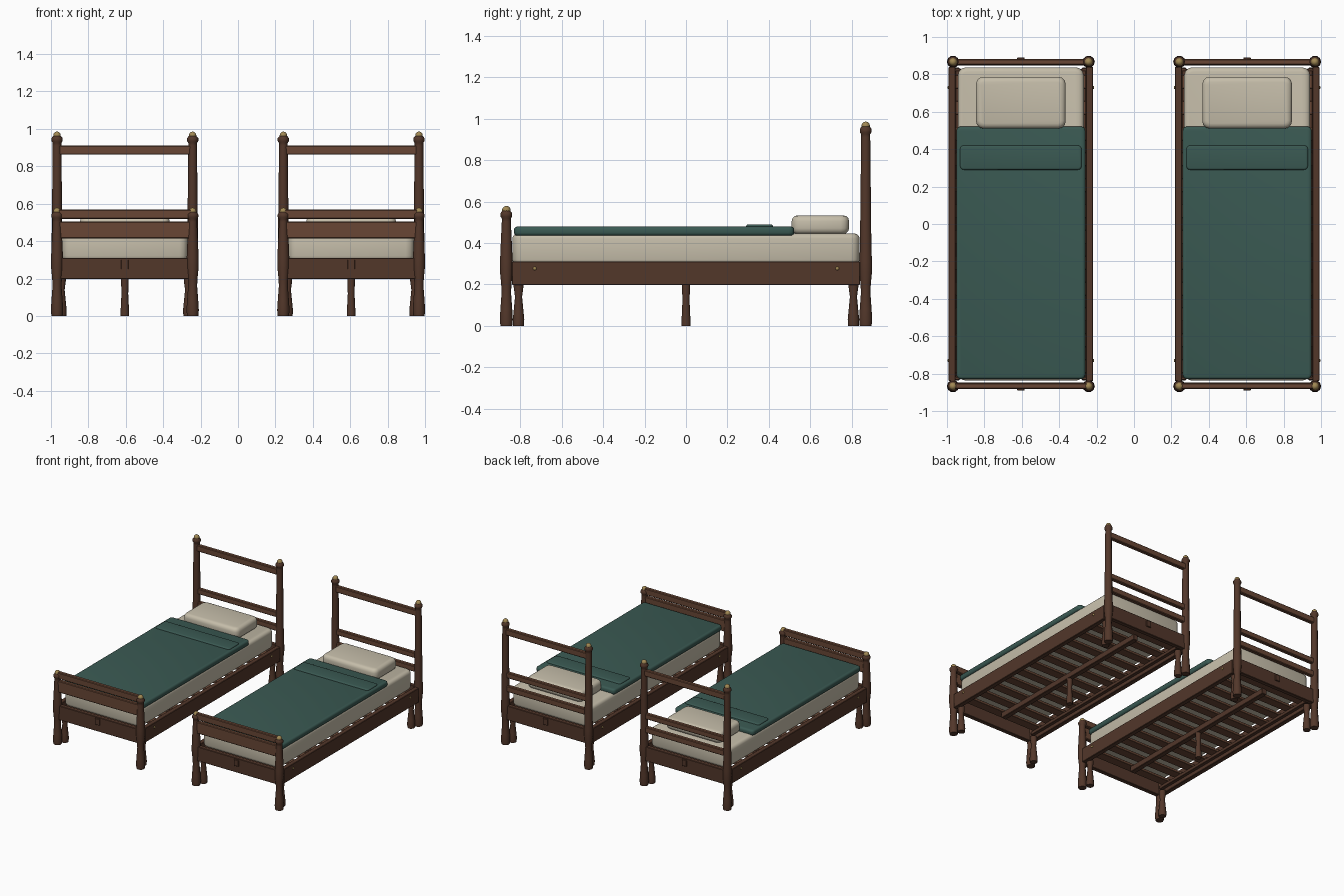
import bpy, bmesh, math
from mathutils import Matrix

if "Cube" in bpy.data.objects:
    bpy.data.objects.remove(bpy.data.objects["Cube"])


def material(name, rgb):
    m = bpy.data.materials.new(name)
    m.diffuse_color = (*rgb, 1)
    m.use_nodes = True
    m.node_tree.nodes["Principled BSDF"].inputs["Base Color"].default_value = m.diffuse_color
    return m


DARK = material("dark_wood", (0.085, 0.038, 0.023))
WOOD = material("rail_wood", (0.14, 0.062, 0.035))
LINEN = material("linen", (0.56, 0.51, 0.40))
GREEN = material("green_wool", (0.042, 0.10, 0.085))
BRASS = material("brass", (0.36, 0.25, 0.09))


def finish(name, bm, mat, smooth=False):
    bmesh.ops.recalc_face_normals(bm, faces=bm.faces)
    me = bpy.data.meshes.new(name)
    bm.to_mesh(me)
    bm.free()
    me.materials.append(mat)
    ob = bpy.data.objects.new(name, me)
    bpy.context.collection.objects.link(ob)
    if smooth:
        bpy.ops.object.select_all(action='DESELECT')
        ob.select_set(True)
        bpy.context.view_layer.objects.active = ob
        bpy.ops.object.shade_smooth_by_angle(angle=math.radians(40))
    return ob


def box(name, x, y, z, mat, bevel=0.003, seg=1, corner=0):
    """Box from (min, max) ranges; corner rounds the vertical edges first."""
    bm = bmesh.new()
    size = [b - a for a, b in (x, y, z)]
    mid = [(a + b) / 2 for a, b in (x, y, z)]
    bmesh.ops.create_cube(bm, size=1, matrix=Matrix.Translation(mid) @ Matrix.Diagonal((*size, 1)))
    if corner:
        up = [e for e in bm.edges if abs(e.verts[0].co.z - e.verts[1].co.z) > 1e-4]
        bmesh.ops.bevel(bm, geom=up, offset=corner, segments=3, profile=0.5, affect='EDGES')
        rims = [e for e in bm.edges if abs(e.verts[0].co.z - e.verts[1].co.z) < 1e-4]
    else:
        rims = bm.edges[:]
    bmesh.ops.bevel(bm, geom=rims, offset=bevel, segments=seg, profile=0.5, affect='EDGES')
    return finish(name, bm, mat, seg > 1)


def turned(name, x, y, profile, mat, sides=10):
    """Lathe a (radius, z) profile around a vertical axis."""
    bm = bmesh.new()
    rings = [[bm.verts.new((x + r * math.cos(2 * math.pi * i / sides),
                            y + r * math.sin(2 * math.pi * i / sides), z))
              for i in range(sides)] for r, z in profile]
    for a, b in zip(rings, rings[1:]):
        for i in range(sides):
            j = (i + 1) % sides
            bm.faces.new((a[i], a[j], b[j], b[i]))
    bm.faces.new(rings[0][::-1])
    bm.faces.new(rings[-1])
    return finish(name, bm, mat, True)


def ball(name, loc, r, mat, squash=(1, 1, 1)):
    bm = bmesh.new()
    bmesh.ops.create_uvsphere(bm, u_segments=10, v_segments=6, radius=r,
                              matrix=Matrix.Translation(loc) @ Matrix.Diagonal((*squash, 1)))
    return finish(name, bm, mat, True)


PX, PY = 0.3625, 0.867          # post offsets from the bed centre


def post(name, x, y, top):
    turned(name, x, y, [(0.03, 0), (0.033, 0.03), (0.030, 0.08), (0.024, 0.16), (0.026, 0.20),
                        (0.032, 0.26), (0.032, 0.31), (0.029, 0.38), (0.023, top - 0.075),
                        (0.023, top - 0.06), (0.030, top - 0.05), (0.030, top - 0.035),
                        (0.018, top - 0.02)], DARK)
    ball(name + "_finial", (x, y, top - 0.02), 0.021, BRASS)


def bed(cx):
    def span(w):
        return (cx - w, cx + w)

    # posts, inner legs, side rails, ledges and bolts
    for s in (-1, 1):
        x = cx + s * PX
        post("head_post", x, PY, 0.985)
        post("foot_post", x, -PY, 0.578)
        for e in (-1, 1):
            turned("inner_leg", cx + s * 0.34, e * 0.808,
                   [(0.027, 0), (0.029, 0.03), (0.025, 0.07), (0.018, 0.14), (0.025, 0.19), (0.025, 0.21)], DARK)
            ball("bolt", (cx + s * 0.387, e * 0.73, 0.277), 0.009, BRASS, (0.6, 1, 1))
        a, b = sorted((cx + s * 0.349, cx + s * 0.386))
        box("side_rail", (a, b), (-0.84, 0.84), (0.197, 0.31), DARK)
        a, b = sorted((cx + s * 0.322, cx + s * 0.349))
        box("slat_ledge", (a, b), (-0.82, 0.82), (0.225, 0.25), DARK, 0.002)

    # lower end rails with a small centre block
    for e in (-1, 1):
        box("end_rail", span(PX), sorted((e * 0.848, e * 0.882)), (0.197, 0.31), DARK)
        box("end_block", span(0.02), sorted((e * 0.88, e * 0.89)), (0.25, 0.30), DARK, 0.002)

    # footboard and headboard crossbars
    for name, y, z0, z1 in (("foot_top_rail", -PY, 0.519, 0.57), ("foot_panel", -PY, 0.413, 0.505),
                            ("head_top_rail", PY, 0.862, 0.911), ("head_middle_rail", PY, 0.527, 0.57),
                            ("head_lower_rail", PY, 0.418, 0.465)):
        box(name, span(PX), (y - 0.016, y + 0.016), (z0, z1), WOOD, 0.005)

    # slats, centre beam and centre leg
    for i in range(12):
        y = -0.76 + i * 1.52 / 11
        box("slat", span(0.349), (y - 0.036, y + 0.036), (0.25, 0.27), WOOD, 0.002)
    box("centre_beam", span(0.02), (-0.74, 0.74), (0.205, 0.25), DARK)
    turned("centre_leg", cx, 0, [(0.023, 0), (0.023, 0.02), (0.018, 0.12), (0.021, 0.21)], DARK)

    # bedding
    box("mattress", span(0.337), (-0.838, 0.838), (0.295, 0.446), LINEN, 0.025, 3, 0.045)
    box("blanket", span(0.345), (-0.83, 0.522), (0.435, 0.479), GREEN, 0.015, 3, 0.025)
    box("blanket_fold", span(0.325), (0.29, 0.42), (0.465, 0.489), GREEN, 0.009, 3, 0.02)
    box("pillow", span(0.24), (0.51, 0.787), (0.443, 0.533), LINEN, 0.028, 3, 0.04)


for cx in (-0.605, 0.605):
    bed(cx)
